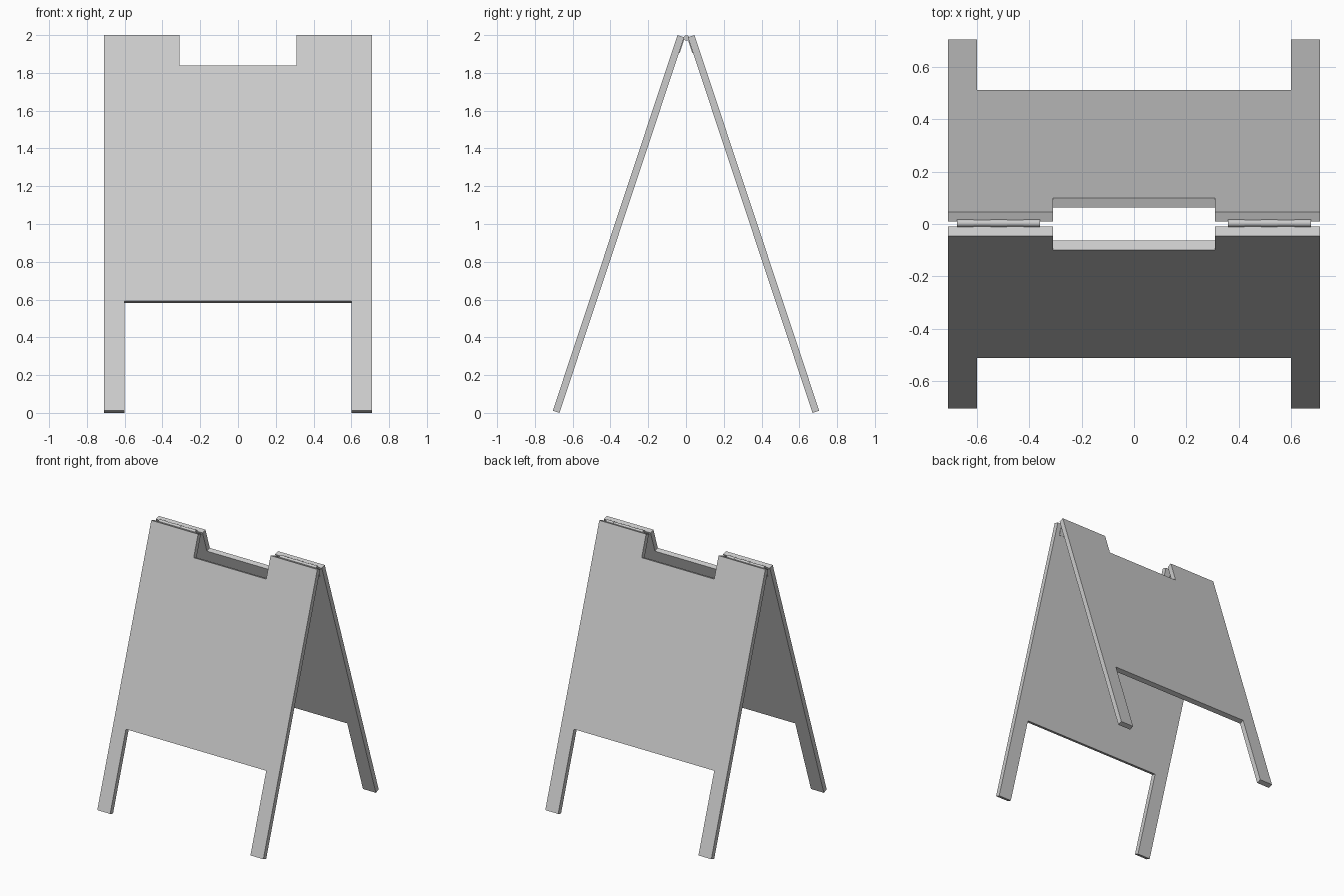
import bpy, bmesh
from math import atan2, pi
from mathutils import Vector, Matrix

cube = bpy.data.objects.get("Cube")
if cube:
    bpy.data.objects.remove(cube)


def material(name, value):
    m = bpy.data.materials.new(name)
    m.use_nodes = True
    color = (value, value, value, 1)
    m.diffuse_color = color
    m.node_tree.nodes["Principled BSDF"].inputs["Base Color"].default_value = color
    return m


GREY = material("light grey", 0.6)


def make_object(name, bm):
    bmesh.ops.recalc_face_normals(bm, faces=bm.faces[:])
    mesh = bpy.data.meshes.new(name)
    bm.to_mesh(mesh)
    bm.free()
    mesh.materials.append(GREY)
    obj = bpy.data.objects.new(name, mesh)
    bpy.context.collection.objects.link(obj)
    return obj


# Leaning plane of the front board: outer bottom edge to outer top edge
BOTTOM = Vector((0, -0.705, 0.012))
TOP = Vector((0, -0.045, 2.0))
UP = (TOP - BOTTOM).normalized()
INWARD = Vector((0, UP.z, -UP.y))
LENGTH = (TOP - BOTTOM).length
THICK = 0.037
RAIL, NOTCH = 0.612, LENGTH - 0.17


def slab(name, outline, offset, thick, side):
    """Extrude an outline lying in the leaning plane; side -1 front, 1 back."""
    bm = bmesh.new()
    verts = [bm.verts.new(BOTTOM + Vector((x, 0, 0)) + UP * s + INWARD * offset)
             for x, s in outline]
    face = bm.faces.new(verts)
    ext = bmesh.ops.extrude_face_region(bm, geom=[face])
    moved = [g for g in ext["geom"] if isinstance(g, bmesh.types.BMVert)]
    bmesh.ops.translate(bm, verts=moved, vec=INWARD * thick)
    if side > 0:
        bmesh.ops.scale(bm, vec=(1, -1, 1), verts=bm.verts[:])
    return make_object(name, bm)


# Boards with a hand notch on top and two legs below
half = [(0.6, RAIL), (0.6, 0), (0.71, 0), (0.71, LENGTH), (0.31, LENGTH), (0.31, NOTCH)]
board = half + [(-x, s) for x, s in reversed(half)]
for label, side in (("front", -1), ("back", 1)):
    slab(label + "_board", board, 0, THICK, side)

# Hinges: a leaf on each inner face and a knuckled barrel between
for label, centre in (("right", -0.517), ("left", 0.517)):
    w = 0.158
    leaf = [(centre - w, LENGTH - 0.085), (centre + w, LENGTH - 0.085),
            (centre + w, LENGTH - 0.003), (centre - w, LENGTH - 0.003)]
    for end, side in (("front", -1), ("back", 1)):
        slab(f"{label}_hinge_{end}_leaf", leaf, THICK, 0.004, side)
    bm = bmesh.new()
    step = 2 * w / 5
    for i in range(5):
        radius = 0.013 if i % 2 else 0.0145
        place = Matrix.Translation((centre + (i - 2) * step, 0.003, 1.985))
        bmesh.ops.create_cone(bm, cap_ends=True, segments=16, radius1=radius,
                              radius2=radius, depth=step,
                              matrix=place @ Matrix.Rotation(pi / 2, 4, "Y"))
    barrel = make_object(label + "_hinge_barrel", bm)
    bpy.ops.object.select_all(action="DESELECT")
    barrel.select_set(True)
    bpy.context.view_layer.objects.active = barrel
    bpy.ops.object.shade_smooth_by_angle()
